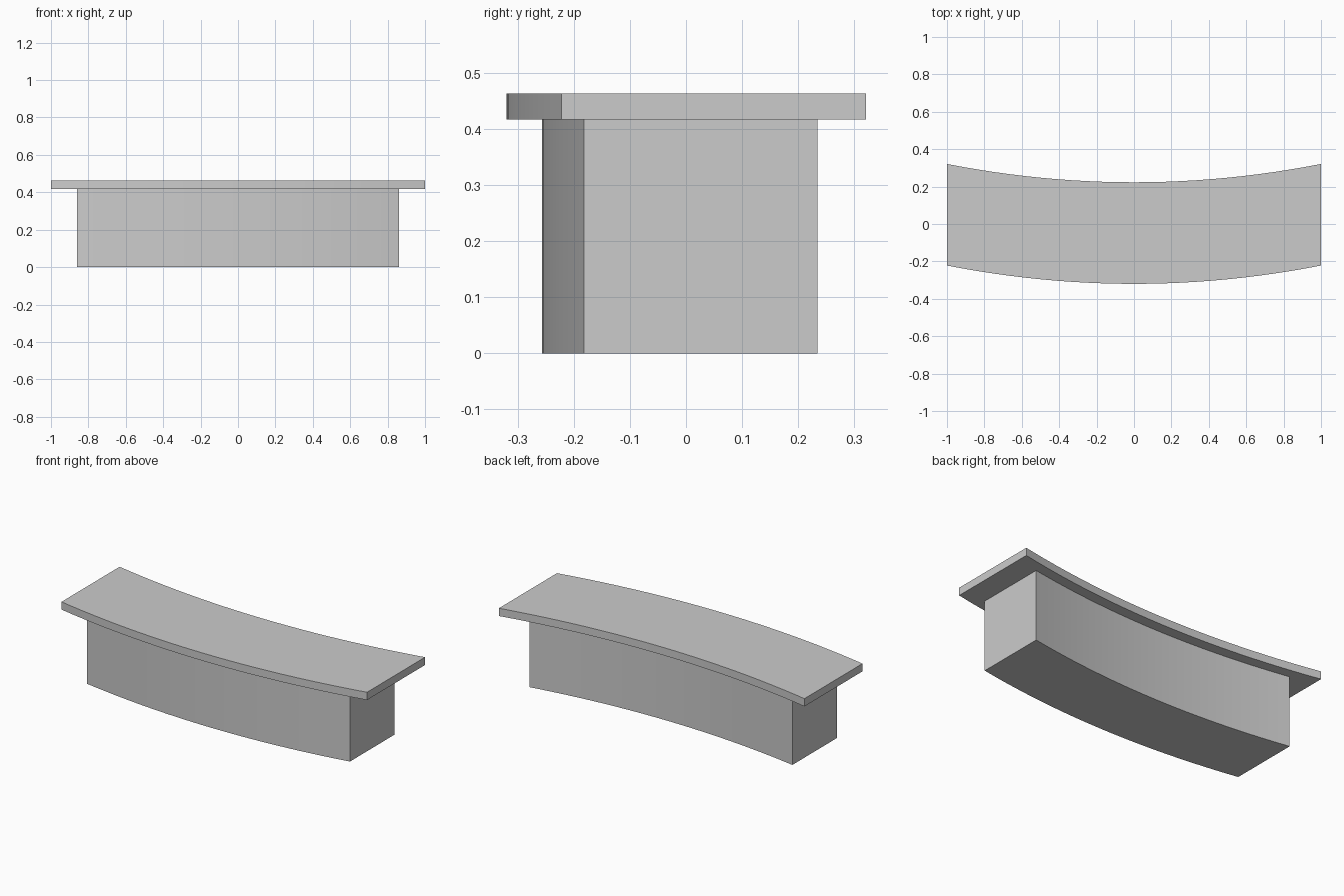
import bpy, bmesh

if "Cube" in bpy.data.objects:
    bpy.data.objects.remove(bpy.data.objects["Cube"])

SEGMENTS = 24


def curved_block(name, half_len, front, back, sag, z0, z1):
    """Solid bar bowed towards -y; front/back are the y values at mid length."""
    bm = bmesh.new()
    ts = [-1 + 2 * i / SEGMENTS for i in range(SEGMENTS + 1)]
    outline = [(t * half_len, front + sag * t * t) for t in ts]
    outline += [(t * half_len, back + sag * t * t) for t in reversed(ts)]
    face = bm.faces.new([bm.verts.new((x, y, z0)) for x, y in outline])
    ext = bmesh.ops.extrude_face_region(bm, geom=[face], use_keep_orig=True)
    top = [v for v in ext["geom"] if isinstance(v, bmesh.types.BMVert)]
    bmesh.ops.translate(bm, verts=top, vec=(0, 0, z1 - z0))
    bmesh.ops.recalc_face_normals(bm, faces=bm.faces)
    mesh = bpy.data.meshes.new(name)
    bm.to_mesh(mesh)
    bm.free()
    obj = bpy.data.objects.new(name, mesh)
    bpy.context.collection.objects.link(obj)
    bpy.ops.object.select_all(action='DESELECT')
    obj.select_set(True)
    bpy.context.view_layer.objects.active = obj
    bpy.ops.object.shade_smooth_by_angle()
    return obj


# Counter body
curved_block("counter_base", 0.86, -0.257, 0.159, 0.075, 0.0, 0.417)
# Overhanging top slab
curved_block("counter_top", 1.0, -0.32, 0.223, 0.098, 0.417, 0.463)
